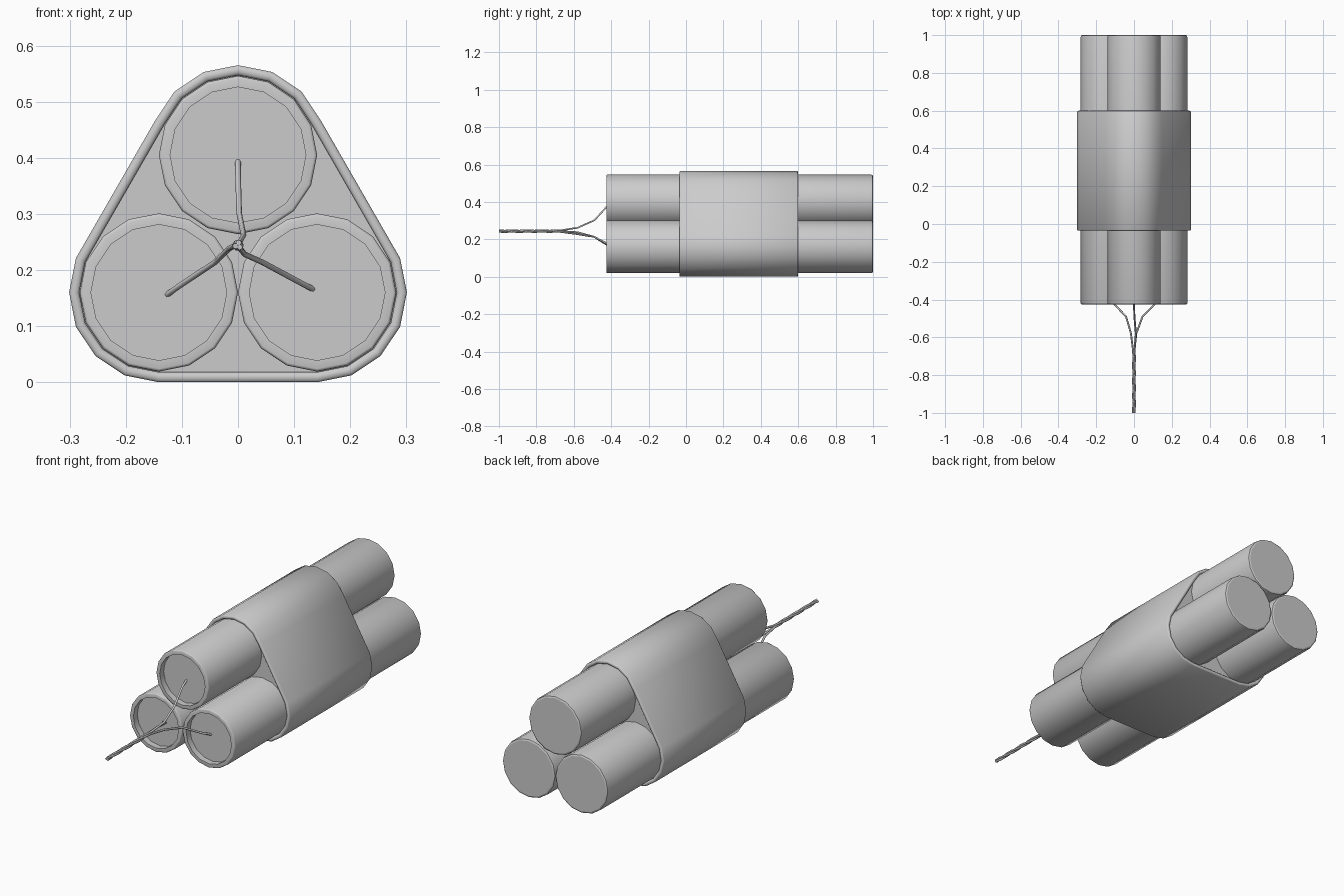
import bpy
import bmesh
from math import sin, cos, pi, radians

SIDES = 16
STEP = 2 * pi / SIDES
TUBE_CENTRES = {"top": (0, 0.405), "left": (0.141, 0.16), "right": (-0.141, 0.16)}

if "Cube" in bpy.data.objects:
    bpy.data.objects.remove(bpy.data.objects["Cube"], do_unlink=True)

grey = bpy.data.materials.new("plain_grey")
grey.use_nodes = True
grey.diffuse_color = (0.6, 0.6, 0.6, 1)
grey.node_tree.nodes["Principled BSDF"].inputs["Base Color"].default_value = (0.6, 0.6, 0.6, 1)


def arc(centre, radius, first, last):
    """Outline points around a centre, counted in sixteenths of a turn."""
    return [(centre[0] + radius * cos(k * STEP), centre[1] + radius * sin(k * STEP))
            for k in range(first, last + 1)]


def circle(centre, radius):
    return arc(centre, radius, 0, SIDES - 1)


def wrap_outline(radius):
    """Outline pulled tight around all three tubes."""
    return (arc(TUBE_CENTRES["top"], radius, 1, 7)
            + arc(TUBE_CENTRES["right"], radius, 7, 12)
            + arc(TUBE_CENTRES["left"], radius, 12, 17))


def loft(name, sections):
    """Skin (outline, y) sections into a closed body."""
    bm = bmesh.new()
    rings = [[bm.verts.new((x, y, z)) for x, z in outline] for outline, y in sections]
    for a, b in zip(rings, rings[1:]):
        for i in range(len(a)):
            j = (i + 1) % len(a)
            bm.faces.new((a[i], a[j], b[j], b[i]))
    bm.faces.new(rings[0])
    bm.faces.new(rings[-1])
    bmesh.ops.recalc_face_normals(bm, faces=bm.faces)
    mesh = bpy.data.meshes.new(name)
    bm.to_mesh(mesh)
    bm.free()
    obj = bpy.data.objects.new(name, mesh)
    bpy.context.collection.objects.link(obj)
    mesh.materials.append(grey)
    bpy.ops.object.select_all(action="DESELECT")
    obj.select_set(True)
    bpy.context.view_layer.objects.active = obj
    bpy.ops.object.shade_smooth_by_angle(angle=radians(50))
    for face in mesh.polygons:
        if len(face.vertices) > 4:
            face.use_smooth = False
    return obj


# Three tubes: softened back end, recessed front end
TUBE_PROFILE = [(0.132, 1.0), (0.139, 0.997), (0.141, 0.99),
                (0.141, -0.42), (0.139, -0.424), (0.136, -0.425),
                (0.121, -0.425), (0.121, -0.395)]
for side, centre in TUBE_CENTRES.items():
    loft(side + "_tube", [(circle(centre, r), y) for r, y in TUBE_PROFILE])

# Band around the tubes, with a rounded lip and a slightly sunken end
FRONT, BACK = -0.035, 0.6
LIP = [(0.142, 0.015), (0.142, 0.005), (0.146, 0.001), (0.151, 0),
       (0.157, 0.001), (0.16, 0.005)]
band = [(wrap_outline(r), FRONT + d) for r, d in LIP]
band += [(wrap_outline(r), BACK - d) for r, d in reversed(LIP)]
loft("wrap_band", band)

# Three wires that meet in the middle and twist together
WIRE_STARTS = {
    "top": [(0, -0.39, 0.395), (0, -0.425, 0.373), (0.002, -0.49, 0.302), (0.01, -0.58, 0.262)],
    "left": [(0.135, -0.39, 0.165), (0.11, -0.425, 0.178), (0.045, -0.49, 0.213), (0.012, -0.58, 0.228)],
    "right": [(-0.128, -0.39, 0.155), (-0.104, -0.425, 0.172), (-0.042, -0.49, 0.213), (-0.016, -0.58, 0.238)],
}
for n, (side, start) in enumerate(WIRE_STARTS.items()):
    path = list(start)
    for k in range(12):
        turn = radians(60) - n * 2 * pi / 3 + k * pi / 4
        path.append((0.005 * cos(turn), -0.67 - 0.03 * k, 0.244 + 0.005 * sin(turn)))
    curve = bpy.data.curves.new(side + "_wire", "CURVE")
    curve.dimensions = "3D"
    curve.bevel_depth = 0.005
    curve.bevel_resolution = 1
    curve.use_fill_caps = True
    spline = curve.splines.new("POLY")
    spline.points.add(len(path) - 1)
    for point, co in zip(spline.points, path):
        point.co = (*co, 1)
    spline.use_smooth = True
    curve.materials.append(grey)
    bpy.context.collection.objects.link(bpy.data.objects.new(side + "_wire", curve))
